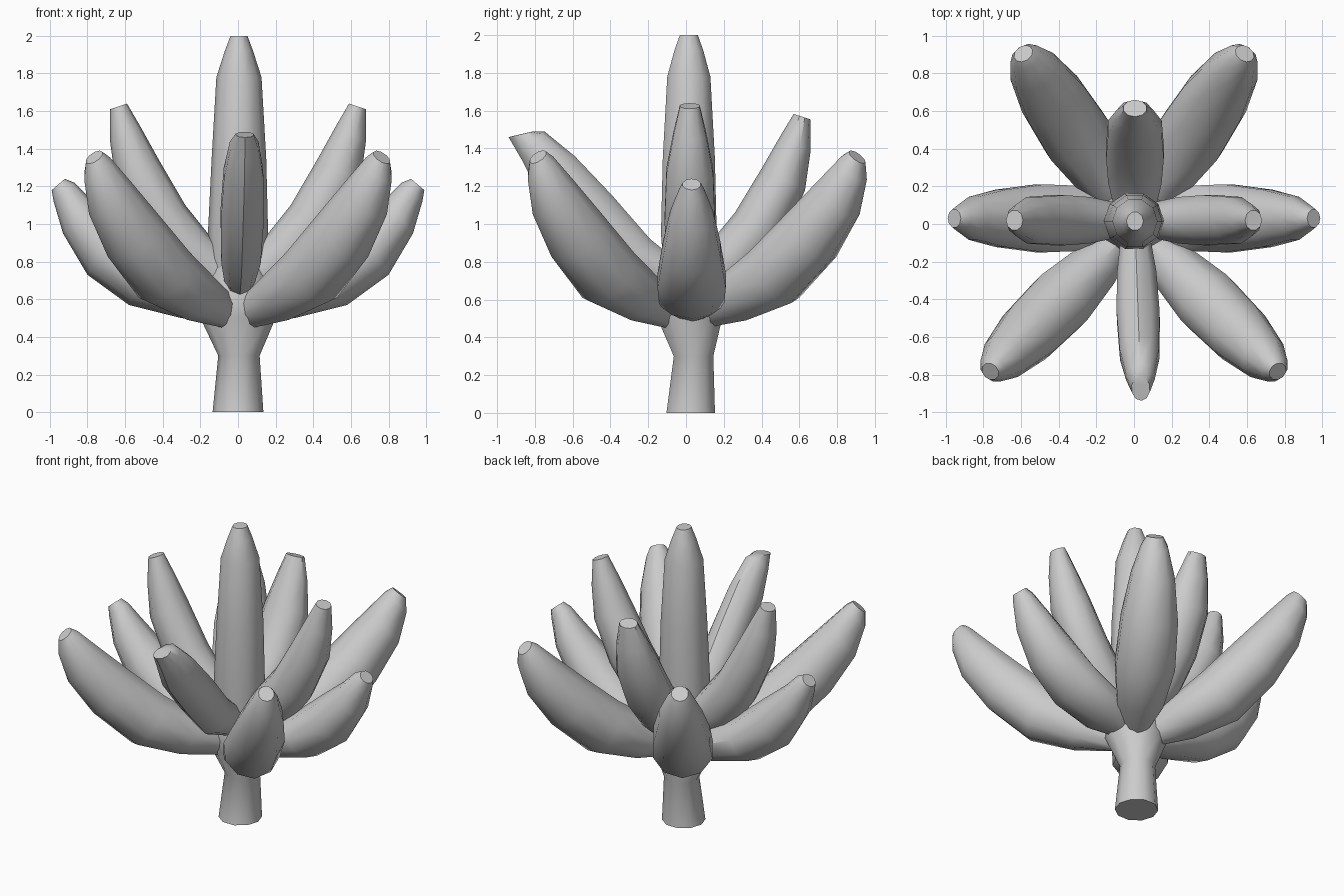
import bpy, bmesh
from math import sin, cos, pi, radians
from mathutils import Vector

cube = bpy.data.objects.get("Cube")
if cube:
    bpy.data.objects.remove(cube)

grey = bpy.data.materials.new("plain_grey")
grey.use_nodes = True
grey.diffuse_color = (0.6, 0.6, 0.6, 1)
grey.node_tree.nodes["Principled BSDF"].inputs["Base Color"].default_value = (0.6, 0.6, 0.6, 1)


def loft(name, rings, sharp=40):
    """Skin a list of equal point rings, with flat caps at both ends."""
    bm = bmesh.new()
    loops = [[bm.verts.new(p) for p in ring] for ring in rings]
    n = len(loops[0])
    for a, b in zip(loops, loops[1:]):
        for i in range(n):
            j = (i + 1) % n
            bm.faces.new((a[i], a[j], b[j], b[i]))
    bm.faces.new(loops[0][::-1])
    bm.faces.new(loops[-1])
    bmesh.ops.recalc_face_normals(bm, faces=bm.faces)
    mesh = bpy.data.meshes.new(name)
    bm.to_mesh(mesh)
    bm.free()
    mesh.materials.append(grey)
    obj = bpy.data.objects.new(name, mesh)
    bpy.context.collection.objects.link(obj)
    bpy.ops.object.select_all(action='DESELECT')
    obj.select_set(True)
    bpy.context.view_layer.objects.active = obj
    bpy.ops.object.shade_smooth_by_angle(angle=radians(sharp))


def ellipse(centre, u, v, n=10):
    return [centre + u * cos(2 * pi * i / n) + v * sin(2 * pi * i / n) for i in range(n)]


def petal(name, angle, profile, width=1.0, height=1.0, shift=(0, 0.02)):
    """Profile rows: inner radius, inner z, outer radius, outer z, half width."""
    a = radians(angle)
    out, side = Vector((cos(a), sin(a), 0)), Vector((-sin(a), cos(a), 0))
    base = Vector((*shift, 0))
    rings = []
    for ri, zi, ro, zo, w in profile:
        inner = base + out * ri + Vector((0, 0, zi * height))
        outer = base + out * ro + Vector((0, 0, zo * height))
        rings.append(ellipse((inner + outer) / 2, (outer - inner) / 2, side * w * width))
    loft(name, rings)


def upright(name, rows, n=10):
    """Rows: z, centre x, centre y, half x, half y."""
    loft(name, [ellipse(Vector((x, y, z)), Vector((rx, 0, 0)), Vector((0, ry, 0)), n)
                for z, x, y, rx, ry in rows])


# Petal side profiles
DIAGONAL = [(.05, .62, .12, .45, .06), (.22, .72, .38, .49, .14), (.45, .88, .66, .58, .18),
            (.68, 1.08, .90, .80, .17), (.88, 1.26, 1.06, 1.03, .13),
            (1.0, 1.37, 1.12, 1.22, .08), (1.04, 1.39, 1.12, 1.32, .05)]
LOW = [(.05, .62, .15, .48, .08), (.20, .70, .30, .50, .18), (.42, .83, .58, .57, .19),
       (.62, 1.0, .80, .73, .16), (.78, 1.13, .93, .95, .12),
       (.87, 1.22, .98, 1.12, .07), (.92, 1.24, .99, 1.18, .05)]
HIGH = [(.05, .85, .20, .62, .10), (.16, .95, .38, .75, .13), (.28, 1.1, .53, .95, .14),
        (.42, 1.34, .65, 1.22, .13), (.52, 1.52, .68, 1.44, .09), (.59, 1.64, .68, 1.61, .055)]
FRONT = [(.05, .80, .10, .60, .08), (.20, .92, .38, .72, .11), (.40, 1.15, .60, .95, .12),
         (.60, 1.36, .80, 1.18, .11), (.76, 1.49, .88, 1.34, .08), (.82, 1.49, .95, 1.46, .05)]

# Stem, flaring into the hub
upright("stem", [(0, 0, .025, .135, .135), (.3, .005, .04, .11, .11),
                 (.5, 0, .02, .20, .18), (.62, 0, .02, .20, .18), (.8, 0, .02, .14, .14)])

# Central upright petal
upright("centre_petal", [(.55, 0, .02, .14, .13), (.95, 0, .015, .16, .155),
                         (1.35, .005, .015, .145, .145), (1.78, .005, .015, .12, .12),
                         (1.92, .005, .015, .075, .08), (2.0, .005, .015, .045, .05)])

# Ring of outer petals
for side, low_angle in (("left", 0), ("right", 180)):
    sign = 1 if side == "left" else -1
    petal(f"low_{side}_petal", low_angle, LOW, shift=(0, .03))
    petal(f"high_{side}_petal", low_angle, HIGH)
    petal(f"front_{side}_petal", 270 + sign * 45, DIAGONAL, shift=(0, -.02))
    petal(f"back_{side}_petal", 90 - sign * 33, DIAGONAL, width=1.08, shift=(0, 0))
petal("back_petal", 90, HIGH, width=1.15, height=.965, shift=(.005, -.02))
petal("front_petal", 272, FRONT, shift=(.005, .01))
